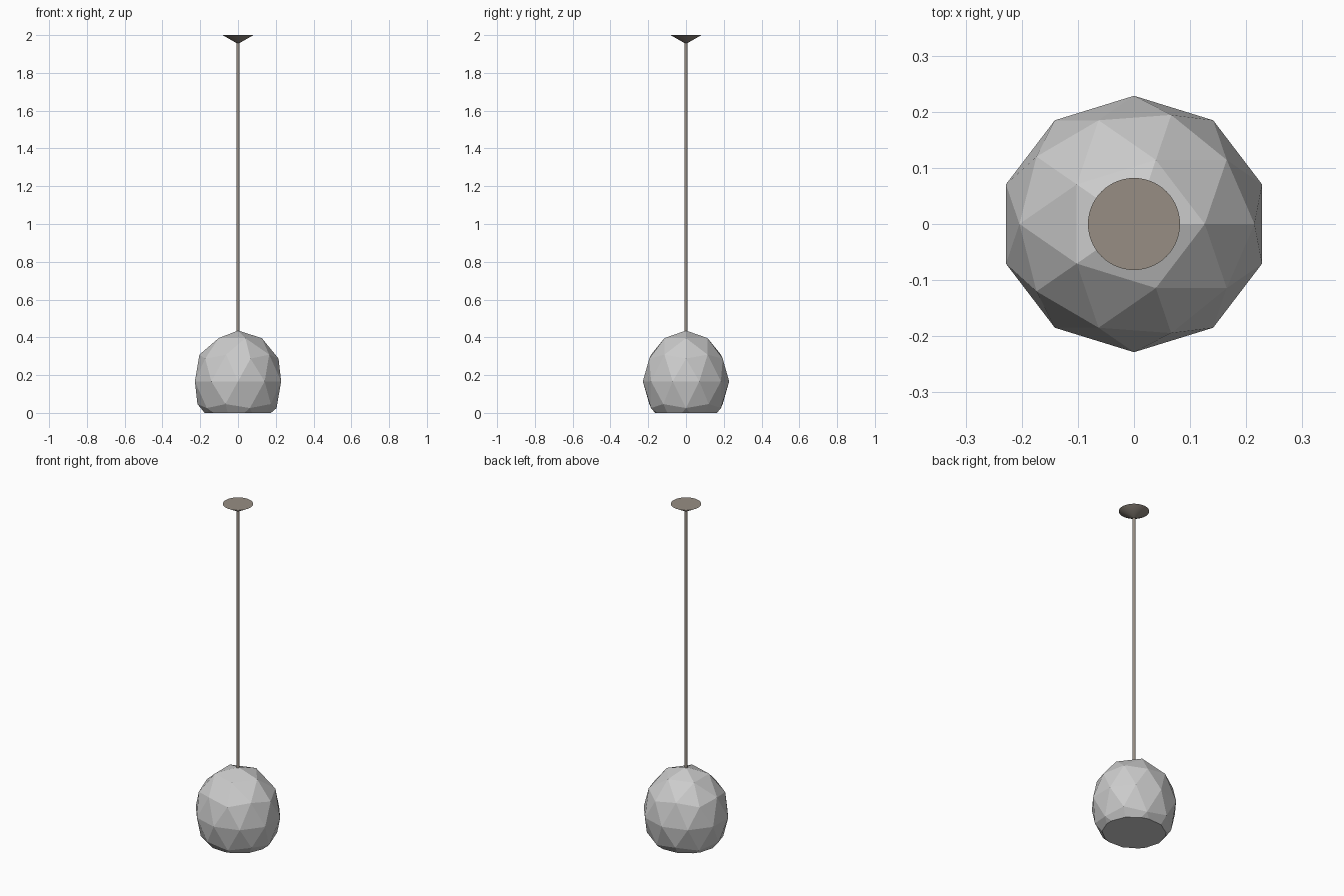
import bpy, bmesh
from mathutils import Matrix, Vector

if "Cube" in bpy.data.objects:
    bpy.data.objects.remove(bpy.data.objects["Cube"])

CENTRE_Z = 0.167
SHADE_RADII = Vector((0.24, 0.2285, 0.269))

metal = bpy.data.materials.new("bronze")
metal.diffuse_color = (0.31, 0.27, 0.23, 1)
metal.use_nodes = True
metal.node_tree.nodes["Principled BSDF"].inputs["Base Color"].default_value = metal.diffuse_color


def add_object(name, bm, material=None):
    bmesh.ops.recalc_face_normals(bm, faces=bm.faces)
    mesh = bpy.data.meshes.new(name)
    bm.to_mesh(mesh)
    bm.free()
    obj = bpy.data.objects.new(name, mesh)
    bpy.context.collection.objects.link(obj)
    if material:
        mesh.materials.append(material)
    return obj


def add_cone(name, r_bottom, r_top, z0, z1, sides):
    bm = bmesh.new()
    bmesh.ops.create_cone(bm, cap_ends=True, segments=sides, radius1=r_bottom,
                          radius2=r_top, depth=z1 - z0,
                          matrix=Matrix.Translation((0, 0, (z0 + z1) / 2)))
    obj = add_object(name, bm, metal)
    bpy.context.view_layer.objects.active = obj
    obj.select_set(True)
    bpy.ops.object.shade_smooth_by_angle()
    obj.select_set(False)
    return obj


# Faceted shade: outer and inner icospheres cut flat at the floor, joined by a rim
bm = bmesh.new()
for factor in (1.0, 0.91):
    r = SHADE_RADII * factor
    m = Matrix.Translation((0, 0, CENTRE_Z)) @ Matrix.Diagonal((r.x, r.y, r.z, 1))
    bmesh.ops.create_icosphere(bm, subdivisions=2, radius=1, matrix=m)
bmesh.ops.bisect_plane(bm, geom=bm.verts[:] + bm.edges[:] + bm.faces[:], dist=1e-5,
                       plane_co=(0, 0, 0), plane_no=(0, 0, 1), clear_inner=True)
rim = [e for e in bm.edges if e.is_boundary]
bmesh.ops.bridge_loops(bm, edges=rim)
add_object("lamp_shade", bm)

# Hanging rod and ceiling canopy
add_cone("hanging_rod", 0.0085, 0.0085, 0.41, 1.97, 24)
add_cone("ceiling_canopy", 0.0085, 0.082, 1.958, 2.0, 64)
